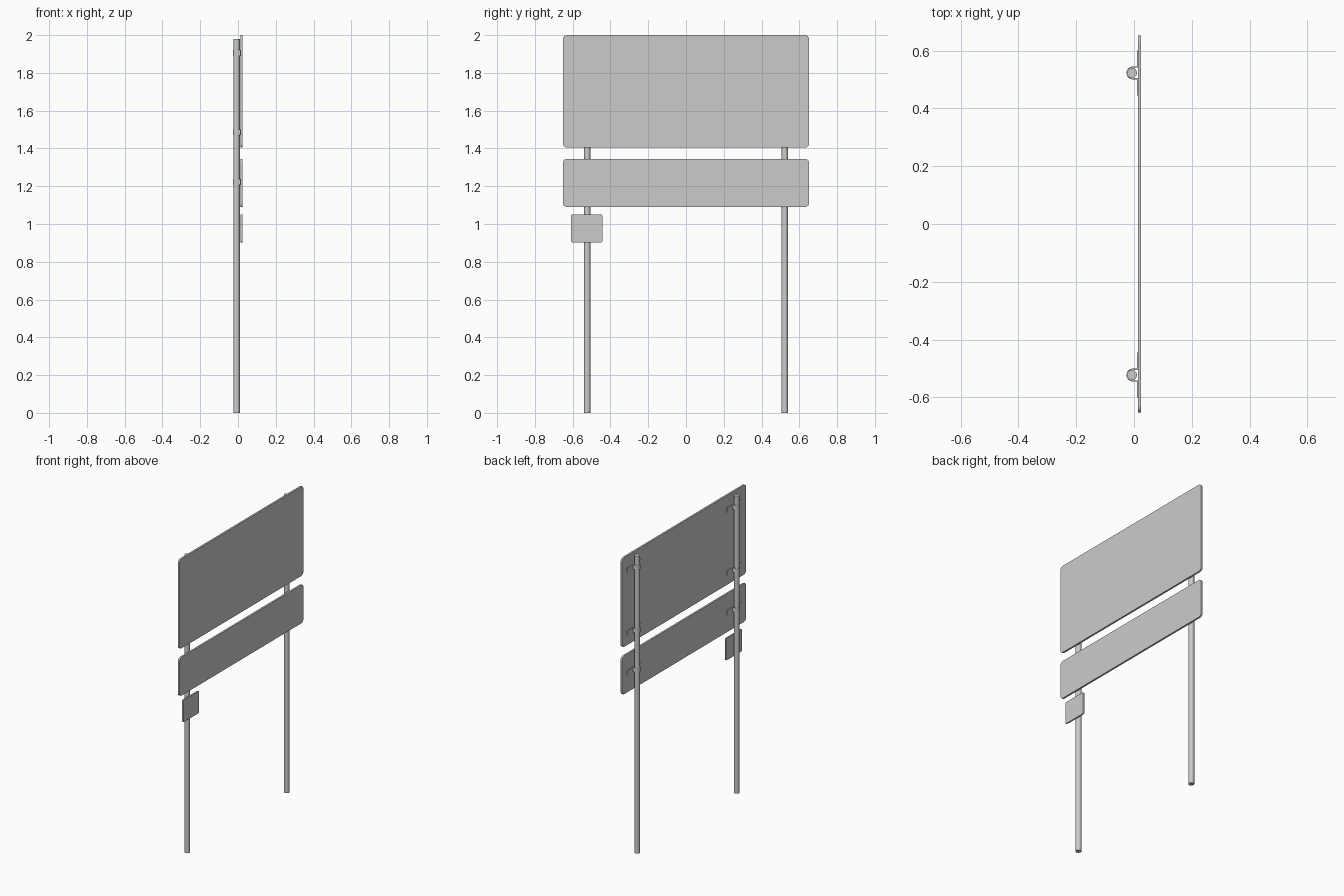
import bpy
import bmesh
import math

cube = bpy.data.objects.get("Cube")
if cube:
    bpy.data.objects.remove(cube, do_unlink=True)

# One plain grey for every part
GREY = (0.6, 0.6, 0.6, 1.0)
grey = bpy.data.materials.new("plain grey")
grey.use_nodes = True
grey.diffuse_color = GREY
grey.node_tree.nodes["Principled BSDF"].inputs["Base Color"].default_value = GREY

POLE_X, POLE_Y, POLE_R, POLE_TOP = -0.007, 0.523, 0.0175, 1.98
PANEL_BACK, PANEL_FRONT = 0.013, 0.025


def extrude(name, points, offset):
    """Make a closed solid from a flat outline pushed along an offset."""
    bm = bmesh.new()
    face = bm.faces.new([bm.verts.new(p) for p in points])
    result = bmesh.ops.extrude_face_region(bm, geom=[face])
    moved = [v for v in result["geom"] if isinstance(v, bmesh.types.BMVert)]
    bmesh.ops.translate(bm, verts=moved, vec=offset)
    bmesh.ops.recalc_face_normals(bm, faces=bm.faces)
    mesh = bpy.data.meshes.new(name)
    bm.to_mesh(mesh)
    bm.free()
    mesh.materials.append(grey)
    obj = bpy.data.objects.new(name, mesh)
    bpy.context.collection.objects.link(obj)
    return obj


def panel(name, y0, y1, z0, z1, radius, back, front):
    """Upright plate with rounded corners, facing +x."""
    corners = [(y1 - radius, z1 - radius), (y0 + radius, z1 - radius),
               (y0 + radius, z0 + radius), (y1 - radius, z0 + radius)]
    points = []
    for i, (y, z) in enumerate(corners):
        for step in range(5):
            a = math.radians(90 * i + 22.5 * step)
            points.append((back, y + radius * math.cos(a), z + radius * math.sin(a)))
    return extrude(name, points, (front - back, 0, 0))


def clamp(name, y, z):
    """Horseshoe strap round the back of a pole, with two flat flanges."""
    outer, inner, half, height = 0.022, 0.018, 0.078, 0.03
    flange_back = 0.010

    def arc(radius, reverse):
        angles = [math.radians(90 + 18 * i) for i in range(11)]
        if reverse:
            angles.reverse()
        return [(POLE_X + radius * 0.86 * math.cos(a), y + radius * math.sin(a))
                if radius == outer else
                (POLE_X + radius * math.cos(a), y + radius * math.sin(a))
                for a in angles]

    outline = [(PANEL_BACK, y + half), (flange_back, y + half), (flange_back, y + outer)]
    outline += arc(outer, False)
    outline += [(flange_back, y - outer), (flange_back, y - half), (PANEL_BACK, y - half),
                (PANEL_BACK, y - inner)]
    outline += arc(inner, True)
    outline += [(PANEL_BACK, y + inner)]
    return extrude(name, [(px, py, z - height / 2) for px, py in outline], (0, 0, height))


# Sign panels
panel("upper_panel", -0.652, 0.652, 1.405, 2.0, 0.022, PANEL_BACK, PANEL_FRONT)
panel("lower_panel", -0.652, 0.652, 1.09, 1.345, 0.022, PANEL_BACK, PANEL_FRONT)
panel("small_plate", -0.608, -0.443, 0.903, 1.05, 0.006, 0.014, 0.023)

# Poles and their clamps
for side, y in (("right", -POLE_Y), ("left", POLE_Y)):
    bpy.ops.mesh.primitive_cylinder_add(vertices=16, radius=POLE_R, depth=POLE_TOP,
                                        location=(POLE_X, y, POLE_TOP / 2))
    pole = bpy.context.object
    pole.name = side + "_pole"
    pole.data.materials.append(grey)
    bpy.ops.object.shade_smooth_by_angle(angle=math.radians(35))
    for level, z in (("top", 1.905), ("middle", 1.485), ("bottom", 1.222)):
        clamp(side + "_" + level + "_clamp", y, z)
